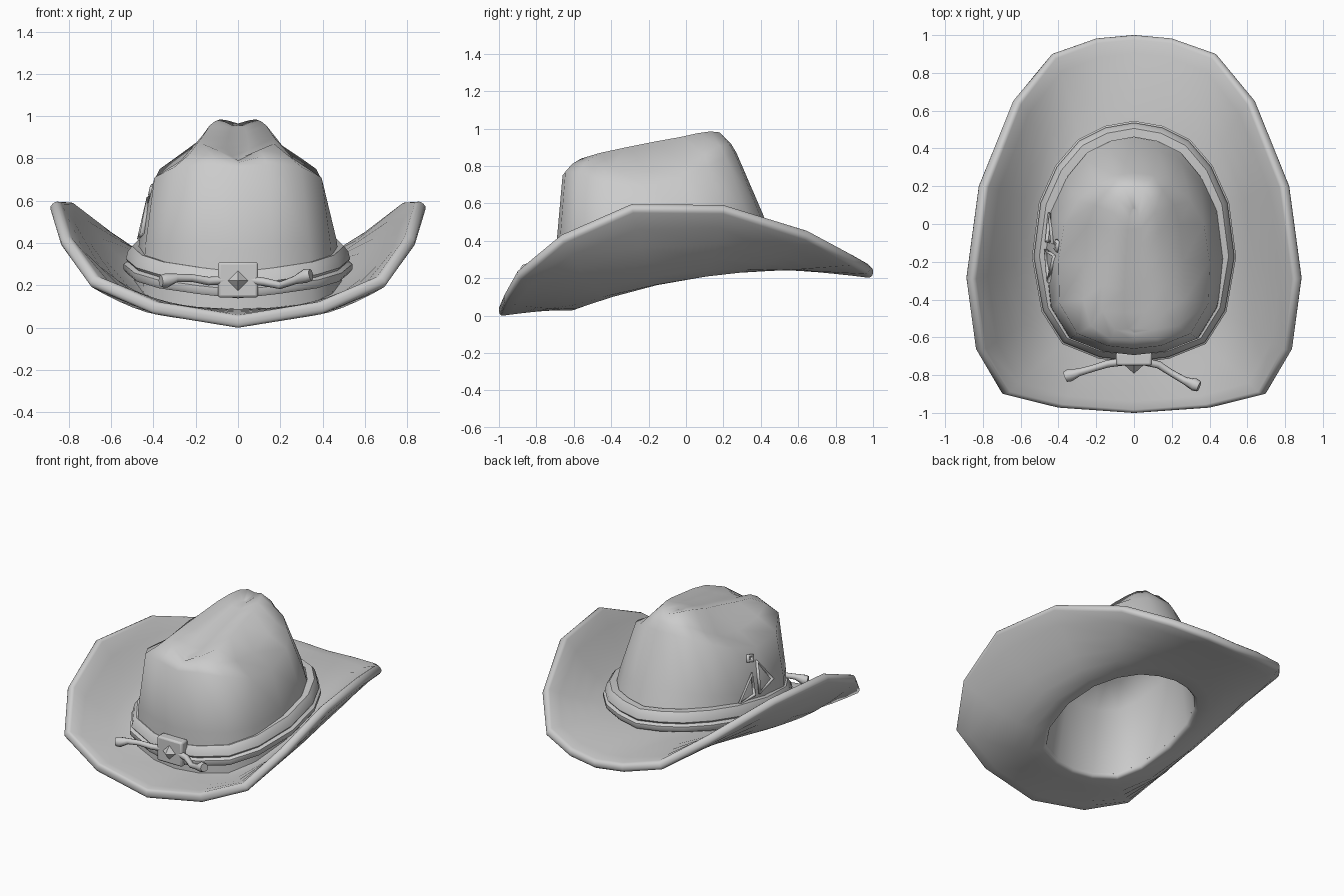
import bpy, bmesh, math
from mathutils import Vector
from mathutils.bvhtree import BVHTree

cube = bpy.data.objects.get("Cube")
if cube:
    bpy.data.objects.remove(cube)

felt = bpy.data.materials.new("grey felt")
felt.use_nodes = True
felt.diffuse_color = (0.6, 0.6, 0.6, 1)
felt.node_tree.nodes["Principled BSDF"].inputs["Base Color"].default_value = felt.diffuse_color


def finish(obj, angle=45):
    obj.data.materials.append(felt)
    bpy.ops.object.select_all(action='DESELECT')
    bpy.context.view_layer.objects.active = obj
    obj.select_set(True)
    if obj.type == 'MESH':
        bpy.ops.object.shade_smooth_by_angle(angle=math.radians(angle))


def add_mesh(name, verts, faces, angle=45):
    mesh = bpy.data.meshes.new(name)
    mesh.from_pydata(verts, [], faces)
    bm = bmesh.new()
    bm.from_mesh(mesh)
    bmesh.ops.recalc_face_normals(bm, faces=bm.faces)
    bm.to_mesh(mesh)
    bm.free()
    obj = bpy.data.objects.new(name, mesh)
    bpy.context.collection.objects.link(obj)
    finish(obj, angle)
    return obj


def add_tube(name, points, radius, radii=None, cyclic=False):
    curve = bpy.data.curves.new(name, 'CURVE')
    curve.dimensions = '3D'
    curve.bevel_depth = radius
    curve.bevel_resolution = 2
    curve.use_fill_caps = True
    spline = curve.splines.new('POLY')
    spline.points.add(len(points) - 1)
    for i, p in enumerate(points):
        spline.points[i].co = (*p, 1)
        spline.points[i].radius = radii[i] if radii else 1
    spline.use_cyclic_u = cyclic
    obj = bpy.data.objects.new(name, curve)
    bpy.context.collection.objects.link(obj)
    finish(obj)


def full_ring(half):
    """Mirror a back-to-front half outline into a closed ring."""
    return half + [(-x, y, z) for x, y, z in half[-2:0:-1]]


def loft(rings, close=False):
    n = len(rings[0])
    verts = [v for ring in rings for v in ring]
    count = len(rings)
    faces = []
    for k in range(count if close else count - 1):
        a, b = k * n, (k + 1) % count * n
        faces += [(a + i, a + (i + 1) % n, b + (i + 1) % n, b + i) for i in range(n)]
    return verts, faces


def cap(start, n):
    """Close a ring with strips running from side to side."""
    quads = []
    for i in range(n // 2):
        q = [start + i, start + i + 1, start + (n - i - 1) % n, start + (n - i) % n]
        quads.append(tuple(dict.fromkeys(q)))
    return quads


def shrink(half, s, lift=0):
    return [(x * s, (y + .1) * s - .1, z + lift) for x, y, z in half]


def mix(a, b, t):
    return tuple(Vector(a).lerp(Vector(b), t))


def seat(y):
    """Height of the curved line where crown and brim meet."""
    return .223 + .16 * y - .114 * y * y


# Half outlines run from the back to the front
outline = [(0, .5), (.14, .475), (.27, .41), (.38, .28), (.46, .1),
           (.495, -.17), (.45, -.44), (.35, -.6), (.17, -.67), (0, -.69)]
base = [(x, y, seat(y)) for x, y in outline]
shoulder = [(0, .27, .87), (.1, .26, .87), (.2, .21, .85), (.3, .12, .8), (.37, 0, .75),
            (.4, -.2, .69), (.395, -.42, .71), (.3, -.58, .76), (.14, -.645, .77), (0, -.66, .75)]
dent = [(0, .24, .92), (.09, .23, .92), (.15, .18, .91), (.21, .1, .86), (.24, 0, .81),
        (.26, -.2, .77), (.27, -.4, .79), (.23, -.54, .82), (.12, -.61, .81), (0, -.62, .78)]
ridge = [(0, .19, .965), (.05, .18, .98), (.085, .13, .985), (.11, .06, .975), (.135, -.03, .955),
         (.15, -.17, .93), (.17, -.32, .9), (.17, -.46, .87), (.1, -.56, .84), (0, -.58, .79)]
crease = [(x * .3, .85 * y - .077, z - (.01 if x == 0 else .03)) for x, y, z in ridge]
wall = shrink([mix(b, s, .45) for b, s in zip(base, shoulder)], 1.03)
hole = shrink(base, .82)

# Crown: inner lining, hole, outer wall, side dents, twin ridges and centre crease
halves = [shrink(hole, .55, .54), shrink(hole, .87, .42), hole, base,
          wall, shoulder, dent, ridge, crease]
verts, faces = loft([full_ring(h) for h in halves])
n = len(full_ring(base))
faces += cap(0, n) + cap((len(halves) - 1) * n, n)
add_mesh("crown", verts, faces, 80)
crown_tree = BVHTree.FromPolygons([Vector(v) for v in verts], faces)

# Brim: thick rounded sheet curling up at the sides
edge = [(0, 1, .23), (.2, .982, .25), (.432, .9, .3), (.63, .652, .44), (.808, .2, .583),
        (.873, -.29, .588), (.825, -.665, .422), (.69, -.9, .225), (.4, -.972, .095), (0, -1, .027)]


def brim_ring(t):
    half = []
    for (x0, y0, z0), (x1, y1, z1) in zip(base, edge):
        half.append((x0 + (x1 - x0) * t, y0 + (y1 - y0) * t, z0 + (z1 - z0) * t ** 1.45))
    return full_ring(half)


rings = [full_ring(hole)] + [brim_ring(t) for t in (0, .2, .4, .6, .8, 1)]
brim = add_mesh("brim", *loft(rings), 80)
solid = brim.modifiers.new("thickness", 'SOLIDIFY')
solid.thickness = .06
solid.offset = 0
rounding = brim.modifiers.new("rounded_edge", 'BEVEL')
rounding.width = .024
rounding.segments = 3
rounding.limit_method = 'ANGLE'
rounding.angle_limit = math.radians(60)


# Hat band: a wide upper roll above a narrow lower one
def band_ring(out, up):
    half = []
    for x, y in outline:
        d = Vector((x, (y + .1) * .8)).normalized() * out
        half.append((x + d.x, y + d.y, .235 + .14 * y + .1 * x + up))
    return full_ring(half)


profile = [(-.03, 0), (.035, 0), (.046, .015), (.046, .04), (.026, .052),
           (.036, .065), (.026, .1), (.006, .125), (-.04, .125)]
add_mesh("hat_band", *loft([band_ring(*p) for p in profile], close=True))

# Buckle: bevelled square plate with a pyramid stud
bpy.ops.mesh.primitive_cube_add(size=1, location=(0, -.715, .226))
buckle = bpy.context.object
buckle.name = "buckle"
buckle.scale = (.19, .07, .168)
bpy.ops.object.transform_apply(location=False, rotation=False, scale=True)
bevel = buckle.modifiers.new("bevel", 'BEVEL')
bevel.width = .012
bevel.segments = 2
finish(buckle, 30)

bpy.ops.mesh.primitive_cone_add(vertices=4, radius1=.05, radius2=0, depth=.045,
                                location=(0, -.77, .222), rotation=(math.pi / 2, 0, 0))
stud = bpy.context.object
stud.name = "buckle_stud"
finish(stud, 20)

# Loose cord ends with flared tips
cord_radii = [1, 1, .9, 1, 1.7, 1.4]
add_tube("right_cord", [(-.06, -.73, .225), (-.14, -.74, .22), (-.22, -.765, .235),
                        (-.29, -.785, .235), (-.34, -.8, .222), (-.365, -.81, .22)], .02, cord_radii)
add_tube("left_cord", [(.06, -.73, .225), (.13, -.745, .215), (.2, -.79, .2),
                       (.27, -.83, .225), (.32, -.85, .245), (.345, -.86, .25)], .02, cord_radii)


# Side ornament: triangular outlines and a small square laid on the crown wall
def on_wall(y, z):
    hit = crown_tree.ray_cast(Vector((-2, y, z)), Vector((1, 0, 0)))[0]
    return hit + Vector((-.004, 0, 0))


ornaments = {
    "large_triangle": [(-.17, .61), (-.3, .45), (-.14, .42)],
    "tall_triangle": [(-.1, .55), (-.09, .42), (.06, .41)],
    "small_square": [(-.1, .67), (-.14, .66), (-.13, .63), (-.09, .64)],
}
for name, corners in ornaments.items():
    add_tube("ornament_" + name, [on_wall(*c) for c in corners], .013, cyclic=True)
